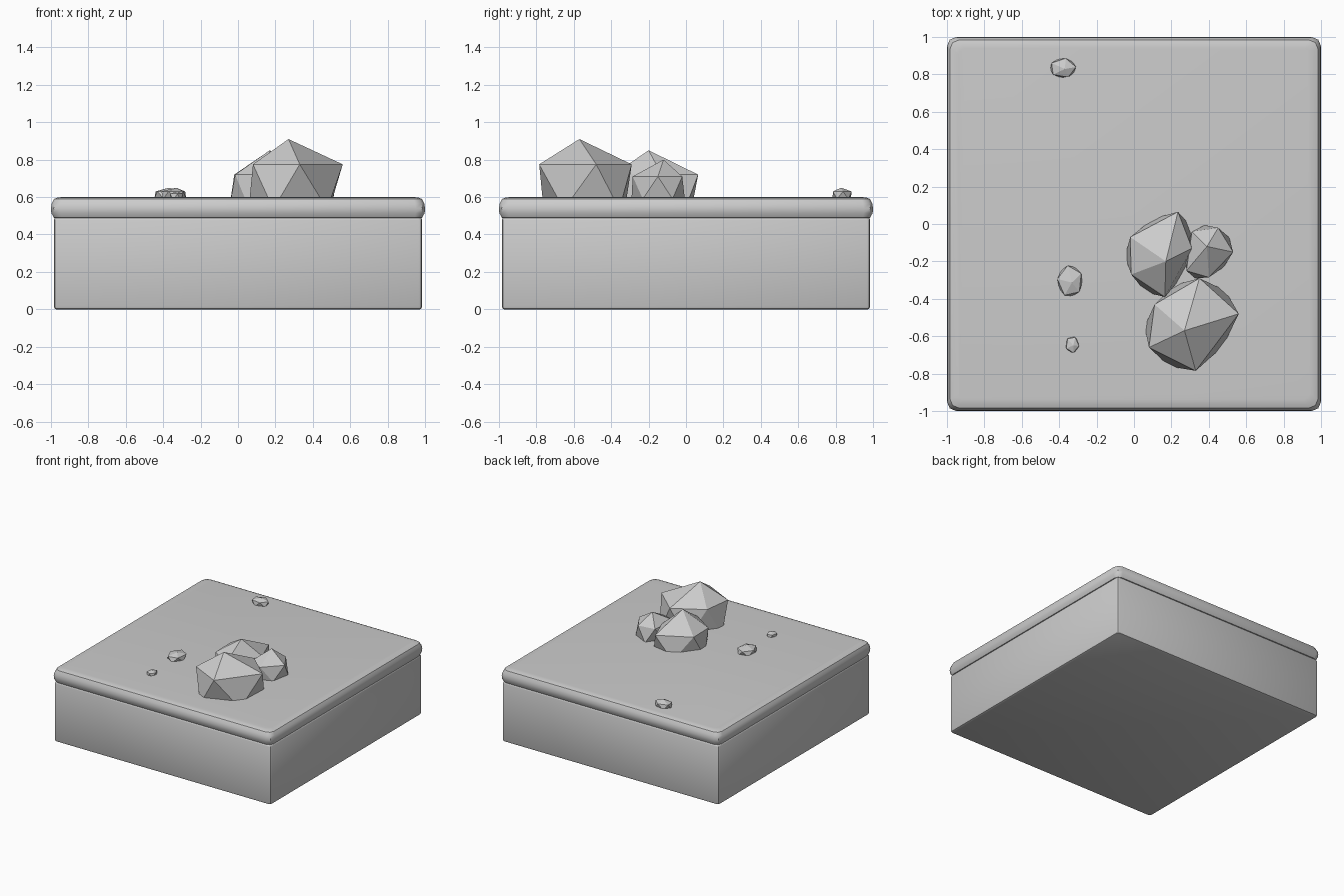
import bpy, bmesh, math
from mathutils import Vector

if "Cube" in bpy.data.objects:
    bpy.data.objects.remove(bpy.data.objects["Cube"])


def make_object(name, bm):
    bmesh.ops.recalc_face_normals(bm, faces=bm.faces[:])
    mesh = bpy.data.meshes.new(name)
    bm.to_mesh(mesh)
    bm.free()
    obj = bpy.data.objects.new(name, mesh)
    bpy.context.collection.objects.link(obj)
    return obj


def smooth(obj):
    bpy.ops.object.select_all(action='DESELECT')
    obj.select_set(True)
    bpy.context.view_layer.objects.active = obj
    bpy.ops.object.shade_smooth_by_angle(angle=math.radians(40))


def rounded_square_stack(name, profile, steps=2):
    """Loft rounded squares; profile rows are half width, corner radius, z."""
    bm = bmesh.new()
    rings = []
    for half, rad, z in profile:
        ring = []
        for corner in range(4):
            mid = math.pi / 4 + corner * math.pi / 2
            cx = (half - rad) * math.copysign(1, math.cos(mid))
            cy = (half - rad) * math.copysign(1, math.sin(mid))
            for i in range(steps + 1):
                a = corner * math.pi / 2 + i * math.pi / 2 / steps
                ring.append(bm.verts.new((cx + rad * math.cos(a), cy + rad * math.sin(a), z)))
        rings.append(ring)
    for low, high in zip(rings, rings[1:]):
        for i in range(len(low)):
            j = (i + 1) % len(low)
            bm.faces.new((low[i], low[j], high[j], high[i]))
    bm.faces.new(rings[0])
    bm.faces.new(rings[-1])
    smooth(make_object(name, bm))


def rock(name, apex, ring, ring_z, depth):
    """Irregular icosahedron: apex, five upper points, five staggered lower points, foot."""
    bm = bmesh.new()
    centre = sum((Vector(p) for p in ring), Vector((0, 0))) / len(ring)
    bm.verts.new(apex)
    for i, p in enumerate(ring):
        bm.verts.new((p[0], p[1], ring_z))
        mid = (Vector(p) + Vector(ring[(i + 1) % len(ring)])) / 2
        low = centre + (mid - centre) * 1.2
        bm.verts.new((low.x, low.y, ring_z - depth))
    bm.verts.new((centre.x, centre.y, ring_z - depth * 1.5))
    bmesh.ops.convex_hull(bm, input=bm.verts[:])
    make_object(name, bm)


def pebble(name, x, y, rx, ry, top, turn):
    ring = [(x + rx * math.cos(turn + k * math.tau / 5),
             y + ry * math.sin(turn + k * math.tau / 5)) for k in range(5)]
    rock(name, (x + rx * 0.15, y - ry * 0.1, top), ring, 0.6 + (top - 0.6) * 0.6, 0.04)


# Base block with softened edges
rounded_square_stack("base_block", [
    (0.972, 0.012, 0.0), (0.981, 0.018, 0.004), (0.985, 0.02, 0.016),
    (0.985, 0.02, 0.476), (0.981, 0.018, 0.486), (0.972, 0.012, 0.492)])

# Overhanging top slab with a bulging rim
rounded_square_stack("top_slab", [
    (0.965, 0.03, 0.484), (0.985, 0.04, 0.49), (0.998, 0.05, 0.515),
    (1.0, 0.05, 0.54), (0.996, 0.05, 0.565), (0.983, 0.045, 0.59),
    (0.965, 0.04, 0.597), (0.94, 0.035, 0.6)])

# Cluster of three large rocks
rock("large_rock", (0.27, -0.57, 0.91),
     [(0.56, -0.48), (0.35, -0.29), (0.11, -0.43), (0.08, -0.66), (0.33, -0.785)], 0.775, 0.24)
rock("medium_rock", (0.17, -0.2, 0.85),
     [(0.31, -0.13), (0.235, 0.065), (-0.02, -0.07), (-0.015, -0.27), (0.165, -0.39)], 0.72, 0.19)
rock("small_rock", (0.39, -0.12, 0.80),
     [(0.53, -0.15), (0.45, -0.02), (0.31, -0.04), (0.28, -0.25), (0.40, -0.285)], 0.71, 0.12)

# Scattered pebbles
pebble("pebble_left", -0.342, -0.305, 0.068, 0.084, 0.65, 0.5)
pebble("pebble_front", -0.33, -0.645, 0.036, 0.044, 0.63, 1.1)
pebble("pebble_back", -0.38, 0.834, 0.07, 0.053, 0.65, 0.1)
